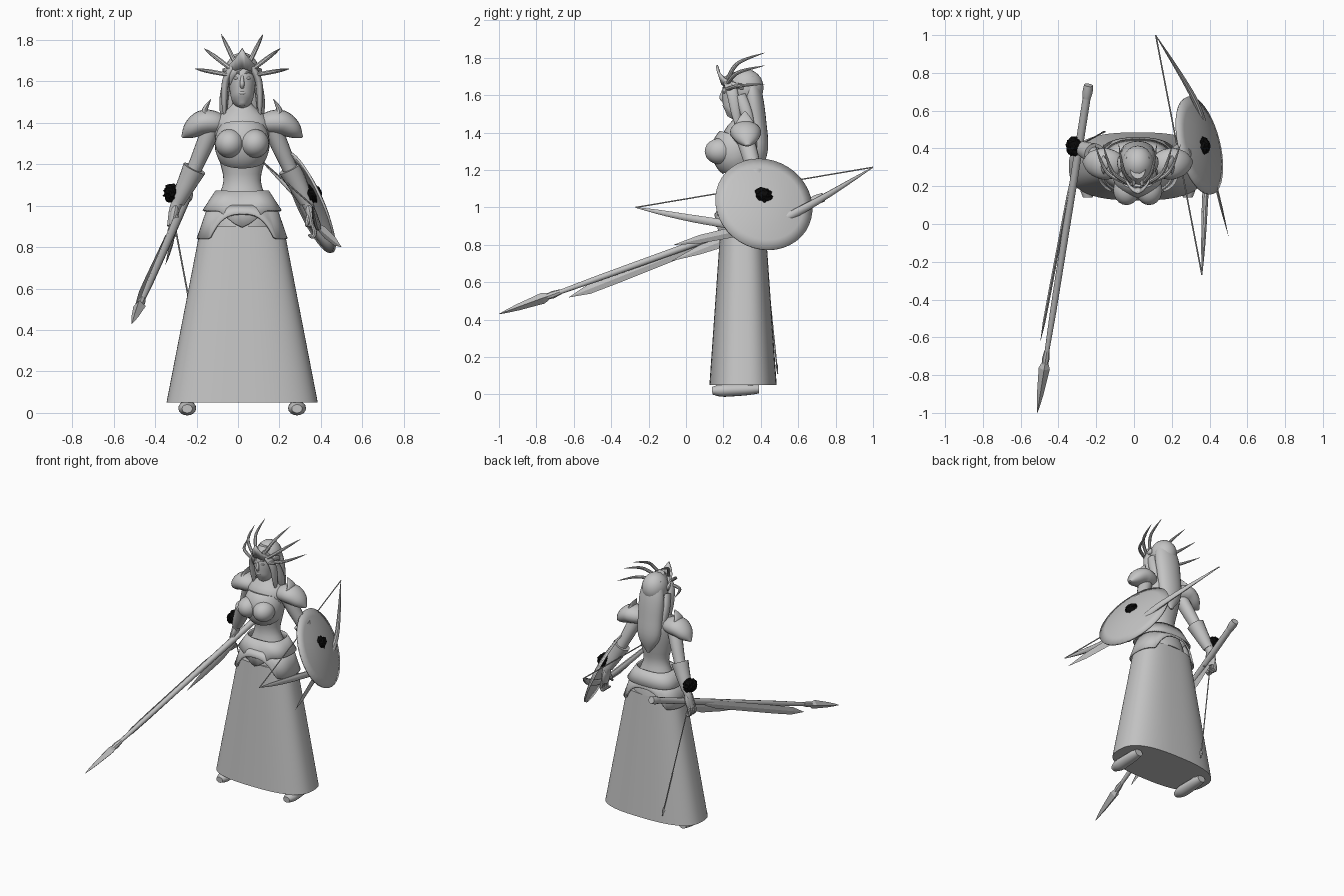
import bpy, bmesh, math, random
from mathutils import Vector, Matrix

random.seed(4)
if "Cube" in bpy.data.objects:
    bpy.data.objects.remove(bpy.data.objects["Cube"])

MID = .02   # body centre line
X, Y, Z = Vector((1, 0, 0)), Vector((0, 1, 0)), Vector((0, 0, 1))
SIDES = (("left", 1), ("right", -1))


def material(name, value):
    mat = bpy.data.materials.new(name)
    mat.use_nodes = True
    colour = (value, value, value, 1)
    mat.diffuse_color = colour
    mat.node_tree.nodes["Principled BSDF"].inputs["Base Color"].default_value = colour
    return mat


GREY = material("stone grey", .55)
BLACK = material("black", .003)


def finish(name, bm, mat=GREY, smooth=True, thick=0):
    bmesh.ops.recalc_face_normals(bm, faces=bm.faces)
    mesh = bpy.data.meshes.new(name)
    bm.to_mesh(mesh)
    bm.free()
    mesh.materials.append(mat)
    ob = bpy.data.objects.new(name, mesh)
    bpy.context.collection.objects.link(ob)
    if thick:
        mod = ob.modifiers.new("thickness", "SOLIDIFY")
        mod.thickness = thick
        mod.offset = 0
    if smooth:
        bpy.ops.object.select_all(action="DESELECT")
        ob.select_set(True)
        bpy.context.view_layer.objects.active = ob
        bpy.ops.object.shade_smooth_by_angle(angle=math.radians(40))


def curve(values, t):
    """Smooth interpolation through evenly spaced numbers or vectors."""
    last = len(values) - 1
    i = min(int(t * last), last - 1)
    f = t * last - i
    a, b, c, d = (values[max(0, min(last, i + k))] for k in (-1, 0, 1, 2))
    return b + (c - a) * (f / 2) + (a * 2 - b * 5 + c * 4 - d) * (f * f / 2) + (b * 3 - a - c * 3 + d) * (f ** 3 / 2)


def bridge(bm, rings):
    for low, high in zip(rings, rings[1:]):
        for k in range(len(low)):
            bm.faces.new((low[k - 1], low[k], high[k], high[k - 1]))


def tube(name, path, sizes, wide, deep, hint=Y, sides=16, steps=16, smooth=True):
    """Oval sections along a path, scaled by a list of evenly spaced sizes."""
    path = [Vector(p) for p in path]
    spots = [curve(path, i / steps) for i in range(steps + 1)]
    bm = bmesh.new()
    rings = []
    for i, spot in enumerate(spots):
        ahead = (spots[min(i + 1, steps)] - spots[max(i - 1, 0)]).normalized()
        across = hint.cross(ahead).normalized()
        over = ahead.cross(across)
        size = max(curve(sizes, i / steps), .03)
        turns = [math.tau * k / sides for k in range(sides)]
        rings.append([bm.verts.new(spot + across * (math.cos(a) * size * wide) + over * (math.sin(a) * size * deep))
                      for a in turns])
    bridge(bm, rings)
    bm.faces.new(rings[0])
    bm.faces.new(rings[-1])
    finish(name, bm, smooth=smooth)


def pair(name, path, *args, **options):
    """Left and right copies; x is measured out from the body centre."""
    for side, s in SIDES:
        tube(side + "_" + name, [(MID + s * x, y, z) for x, y, z in path], *args, **options)


def blade(name, path, sizes, deep):
    """Thin faceted blade with a diamond section."""
    tube(name, path, sizes, .008, deep, hint=Z, sides=4, steps=len(sizes) - 1, smooth=False)


def ball(name, centre, size, mat=GREY, rough=0):
    bm = bmesh.new()
    bmesh.ops.create_icosphere(bm, subdivisions=3, radius=1)
    for v in bm.verts:
        v.co *= 1 + random.uniform(-rough, rough)
    bm.transform(Matrix.Translation(centre) @ Matrix.Diagonal((*size, 1)))
    finish(name, bm, mat, smooth=not rough)


def flared(name, top, bottom, hem=lambda a: 0, closed=False):
    """Flared rounded-box band; hem(angle) shifts the lower edge up or down."""
    bm = bmesh.new()
    rings = []
    for f in (0, .5, 1):
        z, wide, deep = Vector(top).lerp(Vector(bottom), f)
        ring = []
        for k in range(64):
            a = math.tau * k / 64
            c, s = (math.copysign(abs(n) ** .75, n) for n in (math.cos(a), math.sin(a)))
            ring.append(bm.verts.new((MID + wide * c, .305 + deep * s, z + f * hem(a))))
        rings.append(ring)
    bridge(bm, rings)
    if closed:
        bm.faces.new(rings[0])
        bm.faces.new(rings[-1])
    finish(name, bm, thick=0 if closed else .01)


# Long skirt and the layered hip panels
flared("skirt", (.9, .2, .12), (.05, .365, .18), closed=True)
flared("lower_hip_panels", (1, .16, .12), (.84, .215, .15),
       hem=lambda a: max(0, abs(math.sin(a)) / 2 - .38))
flared("upper_hip_panels", (1.07, .125, .1), (.975, .187, .14),
       hem=lambda a: -.08 * max(0, 1 - 2 * abs(math.cos(a))) if math.sin(a) < 0 else 0)

# Torso, neck and bodice
tube("torso", [(MID, .31, .9), (MID, .3, 1.54)], [1.6, 1.5, 1.2, .9, 1.1, 1.3, 1.3, .5, .4],
     .1, .075, sides=28, steps=24)
tube("bodice", [(MID, .29, 1.22), (MID, .26, 1.3), (MID, .28, 1.38)], [.85, 1, 1, .85], .13, .12, sides=28)
for side, s in SIDES:
    ball(side + "_bust", (MID + s * .06, .18, 1.3), (.07, .08, .07))

# Head and face
tube("head", [(MID, .235, 1.48), (MID, .27, 1.55), (MID, .29, 1.72)], [.2, .7, .9, 1, .6], .066, .085, sides=24)
tube("nose", [(MID, .2, 1.63), (MID, .19, 1.59), (MID, .2, 1.57)], [.5, 1, .8], .011, .012, sides=10)
ball("lips", (MID, .206, 1.545), (.02, .01, .01))
for side, s in SIDES:
    ball(side + "_eye", (MID + s * .027, .21, 1.615), (.014, .012, .007))
pair("brow", [(.01, .2, 1.635), (.03, .205, 1.645), (.05, .23, 1.635)], [.7, 1, .5], .005, .006, sides=8)

# Hair: cap, long fall down the back and loose locks
ball("hair_cap", (MID, .32, 1.64), (.084, .095, .1))
tube("long_hair", [(MID, .34, 1.7), (MID, .375, 1.45), (MID, .4, 1.2)], [.7, 1, 1, .9, .1], .09, .055, sides=24)
pair("front_lock", [(.02, .22, 1.7), (.08, .25, 1.6), (.085, .28, 1.41)], [.6, 1, 1, .8, .1], .017, .03)
pair("side_lock", [(.075, .29, 1.6), (.09, .33, 1.48), (.08, .37, 1.3)], [1, 1, .1], .02, .03)
tube("swept_fringe", [(MID * 2, .2, 1.69), (-MID, .21, 1.64), (-MID * 2, .235, 1.58)], [.7, 1, .1], .016, .01)

# Peaked tiara with a fan of swept spikes on each side
bm = bmesh.new()
columns = []
for i in range(-6, 7):
    t = abs(i) / 6
    x, y = MID + i * .015, .165 + .14 * t * t
    columns.append([bm.verts.new((x, y, 1.66 + .1 * (1 - t) ** 1.5)),
                    bm.verts.new((x, y + .03 * (1 - t), 1.665 - .035 * t))])
for (a, b), (c, d) in zip(columns, columns[1:]):
    bm.faces.new((a, b, d, c))
finish("tiara", bm, thick=.012)

for i, name in enumerate(("lower_spike", "middle_spike", "upper_spike")):
    angle = math.radians(10 + 27 * i)
    pair(name, [(r * math.cos(angle), y, 1.62 + r * math.sin(angle)) for r, y in ((.07, .22), (.17, .28), (.23, .42))],
         [1, 1, .7, .1], .011, .011, hint=X, sides=8)

# Shoulder armour: drooping cap and an upright crescent
pair("shoulder_cap", [(.08, .31, 1.39), (.19, .32, 1.4), (.29, .33, 1.33)], [.6, 1, 1.1, .8, .1], .055, .075, sides=20)
pair("shoulder_crescent", [(.12, .315, 1.41), (.18, .315, 1.45), (.15, .315, 1.515)], [.8, 1, .6, .05], .02, .06)

# Arms, bracers and hands
SHOULDER, ELBOW = Vector((.14, .31, 1.39)), Vector((.23, .37, 1.18))
WRIST, HAND = Vector((.32, .41, 1)), Vector((.34, .4, .9))
pair("arm", [SHOULDER, ELBOW, WRIST, HAND], [1, .95, .8, .8, .6, .5, .5], .045, .048)
pair("bracer", [ELBOW, WRIST.lerp(ELBOW, .1)], [1, .8, .6], .058, .058)
pair("palm", [WRIST, HAND], [.7, 1, 1, .8], .02, .042)
for i, finger in enumerate(("index", "middle", "ring", "little")):
    knuckle = HAND + Y * (.02 * i - .03)
    pair(finger + "_finger", [knuckle + Z * .01, knuckle + X * .01 - Z * .03, knuckle - Z * .05, knuckle - X * .02 - Z * .04],
         [1, 1, .9, .5], .011, .011, sides=8)
pair("thumb", [WRIST - Y * .03 - Z * .05, HAND - X * .03 - Y * .04], [1, 1, .5], .012, .012, sides=8)

# Dark fur wristbands
for side, s in SIDES:
    ball(side + "_wristband", (MID + s * .34, .412, 1.06), (.04, .05, .045), BLACK, .16)

# Shoes and ankles
pair("shoe", [(.265, .39, .03), (.265, .14, .02)], [.7, .9, 1, 1, .6], .042, .034, hint=Z)
pair("ankle", [(.265, .34, .03), (.255, .34, .2)], [1, 1], .03, .035)

# Domed round shield on the left arm
RADIUS = .265
bm = bmesh.new()
rings = []
for f in (1, .8, .5, .2):
    rings.append([bm.verts.new((RADIUS * f * math.cos(math.tau * k / 40), RADIUS * f * math.sin(math.tau * k / 40),
                                .04 * (1 - f * f))) for k in range(40)])
bridge(bm, rings)
bm.faces.new(rings[-1])
facing = Vector((1, .25, .45)).to_track_quat("Z", "Y").to_matrix().to_4x4()
bm.transform(Matrix.Translation((.345, .415, 1.015)) @ facing)
finish("shield", bm, thick=.012)

# Bow, string and guard blade at the left hand
LOW_TIP, HIGH_TIP, GRIP = Vector((.36, -.27, 1)), Vector((.115, 1, 1.215)), Vector((.385, .4, .9))
tube("bow", [LOW_TIP, (.375, .1, .93), GRIP, (.33, .64, 1), HIGH_TIP], [.1, .7, 1, 1, .8, 1, 1, .6, .1],
     .016, .022, hint=Z, sides=10, steps=24)
tube("bow_string", [LOW_TIP, HIGH_TIP], [1, 1], .004, .004, hint=Z, sides=6, steps=1)
blade("guard_blade", [GRIP, (.5, -.065, .8)], [.6, 1, .8, 0], .028)

# Spear in the right hand, each part a stretch of one straight line
BUTT, POINT = Vector((-.24, .735, 1.055)), Vector((-.512, -1, .43))


def spear_part(name, start, end, sizes, radius, sides):
    tube(name, [BUTT.lerp(POINT, start), BUTT.lerp(POINT, end)], sizes, radius, radius,
         hint=Z, sides=sides, steps=len(sizes) - 1, smooth=sides > 4)


spear_part("spear_pommel", 0, .04, [.9, 1, .8], .027, 10)
spear_part("spear_shaft", .03, .86, [1, 1, .9, .8, .5], .021, 10)
spear_part("spear_collar", .81, .86, [.7, 1, .7], .02, 8)
spear_part("spear_head", .84, 1, [.4, 1, .8, .6, .3, 0], .03, 4)
blade("long_side_blade", [(-.33, .25, .87), (-.496, -.625, .52)], [.5, 1, 1, 1, 1, .9, 0], .028)
blade("short_side_blade", [(-.3, .4, .9), (-.35, -.075, .715)], [.5, 1, .6, 0], .038)

# Arrow hanging from the right hand
NOCK, TIP = Vector((-.3, .41, .88)), Vector((-.155, .49, .11))
tube("arrow_shaft", [NOCK, TIP], [1, 1], .004, .004, sides=6, steps=1)
tube("arrow_head", [NOCK.lerp(TIP, .92), TIP], [.3, 1, .5, 0], .013, .006, sides=4, steps=3, smooth=False)
